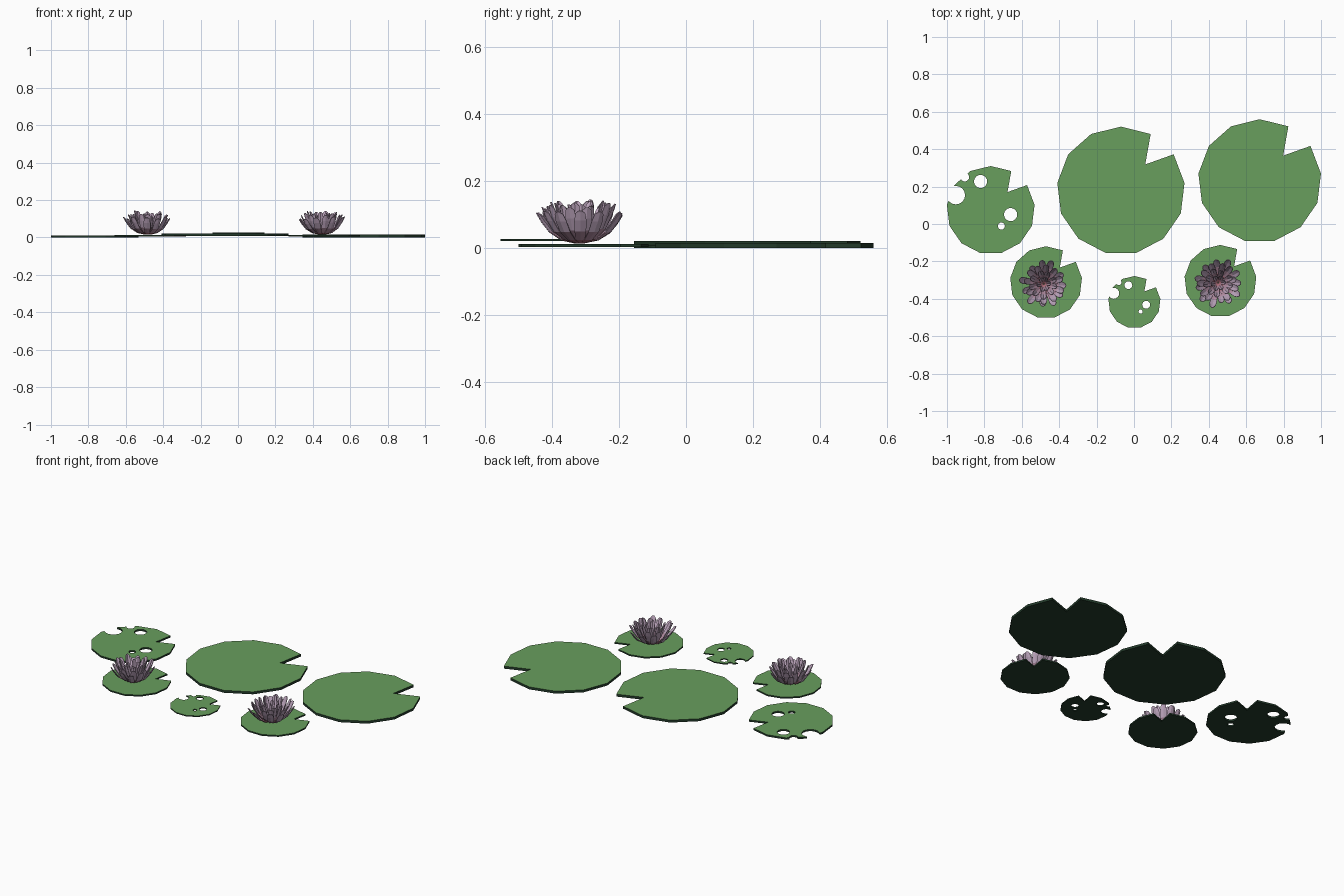
import bpy, bmesh, math, random
from mathutils import Vector

if "Cube" in bpy.data.objects:
    bpy.data.objects.remove(bpy.data.objects["Cube"])

random.seed(4)


def material(name, rgb):
    m = bpy.data.materials.new(name)
    m.diffuse_color = (*rgb, 1)
    m.use_nodes = True
    m.node_tree.nodes["Principled BSDF"].inputs["Base Color"].default_value = m.diffuse_color
    return m


LEAF = material("leaf green", (0.14, 0.345, 0.11))
DARK = material("dark leaf edge", (0.016, 0.042, 0.023))
LILAC = material("petal lilac", (0.50, 0.37, 0.50))
MAUVE = material("petal mauve", (0.42, 0.25, 0.34))
PINK = material("petal pink base", (0.40, 0.14, 0.18))


def add_object(name, bm, mats):
    me = bpy.data.meshes.new(name)
    bmesh.ops.recalc_face_normals(bm, faces=bm.faces)
    bm.to_mesh(me)
    bm.free()
    for m in mats:
        me.materials.append(m)
    ob = bpy.data.objects.new(name, me)
    bpy.context.collection.objects.link(ob)
    return ob


def prism(bm, points, z0, z1):
    low = bm.faces.new([bm.verts.new((x, y, z0)) for x, y in points])
    ext = bmesh.ops.extrude_face_region(bm, geom=[low], use_keep_orig=True)
    for v in ext["geom"]:
        if isinstance(v, bmesh.types.BMVert):
            v.co.z = z1


# Nibbled holes: x, y, radius relative to the leaf radius
HOLES = [(-0.23, 0.65, 0.15), (0.45, -0.10, 0.15), (0.24, -0.36, 0.08),
         (-0.79, 0.34, 0.21), (-0.59, 0.75, 0.10)]


def lily_pad(name, cx, cy, r, z0, z1, holes=False):
    # Thirteen-sided leaf with one notch
    pts = []
    for i in range(13):
        a = math.radians(90) + math.tau * i / 13
        pts.append((cx + r * math.cos(a), cy + r * math.sin(a)))
    pts.insert(12, (cx + 0.38 * r, cy + 0.41 * r))
    bm = bmesh.new()
    prism(bm, pts, z0, z1)
    pad = add_object(name, bm, [LEAF, DARK])
    if holes:
        bm = bmesh.new()
        for hx, hy, hr in HOLES:
            prism(bm, [(cx + r * (hx + hr * math.cos(math.tau * k / 16)),
                        cy + r * (hy + hr * math.sin(math.tau * k / 16)))
                       for k in range(16)], z0 - 0.05, z1 + 0.05)
        cutter = add_object(name + "_cutter", bm, [DARK])
        cutter.hide_render = True
        mod = pad.modifiers.new("holes", 'BOOLEAN')
        mod.operation = 'DIFFERENCE'
        mod.solver = 'EXACT'
        mod.object = cutter
        dg = bpy.context.evaluated_depsgraph_get()
        cut = bpy.data.meshes.new_from_object(pad.evaluated_get(dg))
        pad.modifiers.clear()
        pad.data = cut
        bpy.data.objects.remove(cutter)
    # Light upper face, dark rim and underside
    for p in pad.data.polygons:
        p.material_index = 0 if p.normal.z > 0.5 else 1


lily_pad("large_pad_right", 0.672, 0.23, 0.33, 0.0, 0.015)
lily_pad("large_pad_middle", -0.07, 0.178, 0.3425, 0.007, 0.022)
lily_pad("nibbled_pad_left", -0.766, 0.074, 0.236, 0.0, 0.011, True)
lily_pad("flower_pad_left", -0.47, -0.312, 0.193, 0.004, 0.013)
lily_pad("flower_pad_right", 0.462, -0.305, 0.193, 0.004, 0.013)
lily_pad("nibbled_pad_front", 0.002, -0.418, 0.14, 0.021, 0.0275, True)

# Petal rows: fraction of reach, fraction of height, half width
ROWS = [(0.10, 0.0, 0.006), (0.42, 0.10, 0.013), (0.70, 0.36, 0.017),
        (0.88, 0.70, 0.018), (0.97, 0.93, 0.014), (1.0, 1.0, 0.005)]
# Rings: petals, reach, height, width factor
RINGS = [(11, 0.130, 0.092, 1.0), (11, 0.108, 0.115, 0.95),
         (9, 0.078, 0.124, 0.85), (6, 0.042, 0.112, 0.7)]


def flower(name, cx, cy, z):
    bm = bmesh.new()
    for ring, (count, reach, height, wide) in enumerate(RINGS):
        for i in range(count):
            a = math.tau * (i + 0.37 * ring) / count + random.uniform(-0.12, 0.12)
            out = Vector((math.cos(a), math.sin(a), 0))
            side = Vector((-out.y, out.x, 0))
            rr = reach * random.uniform(0.9, 1.06)
            hh = height * random.uniform(0.88, 1.04)
            grid = []
            for fr, fh, w in ROWS:
                c = Vector((cx, cy, z + hh * fh)) + out * (rr * fr)
                cup = out * (-0.3 * w)  # edges curl inward
                w *= wide
                grid.append([bm.verts.new(c - side * w + cup), bm.verts.new(c),
                             bm.verts.new(c + side * w + cup)])
            for j in range(len(ROWS) - 1):
                for k in range(2):
                    f = bm.faces.new((grid[j][k], grid[j][k + 1],
                                      grid[j + 1][k + 1], grid[j + 1][k]))
                    # Pink at the base fading to lilac tips
                    f.material_index = (2, 1, 0, 0, 0)[j]
    ob = add_object(name, bm, [LILAC, MAUVE, PINK])
    mod = ob.modifiers.new("petal thickness", 'SOLIDIFY')
    mod.thickness = 0.003
    mod.offset = 0


flower("flower_left", -0.482, -0.322, 0.016)
flower("flower_right", 0.450, -0.315, 0.016)
